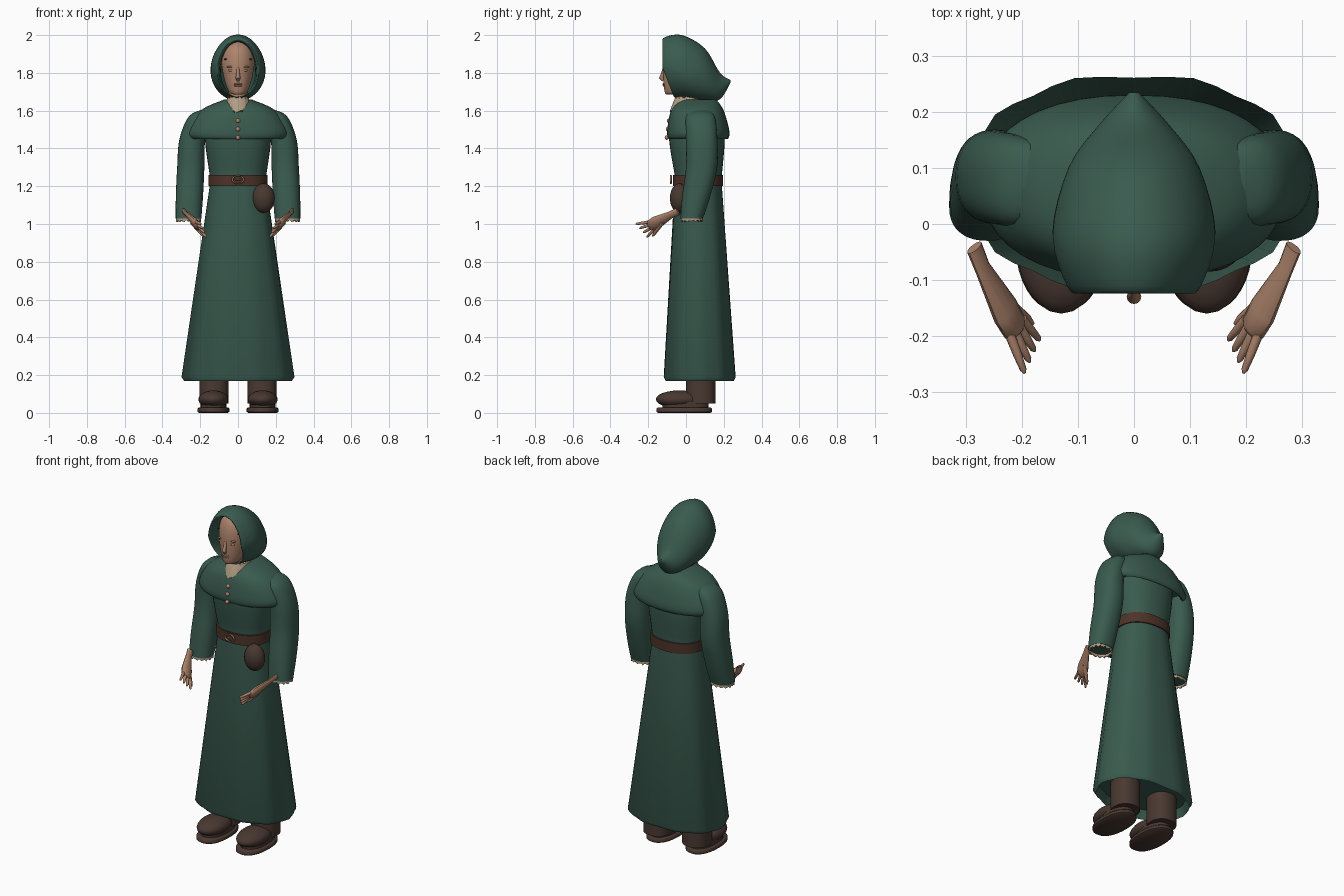
import bpy, bmesh, math
from mathutils import Vector

cube = bpy.data.objects.get("Cube")
if cube:
    bpy.data.objects.remove(cube, do_unlink=True)


def material(name, *rgb):
    mat = bpy.data.materials.new(name)
    mat.use_nodes = True
    mat.diffuse_color = (*rgb, 1)
    mat.node_tree.nodes["Principled BSDF"].inputs["Base Color"].default_value = (*rgb, 1)
    return mat


green = material("green cloth", .042, .105, .078)
skin = material("skin", .42, .23, .15)
leather = material("belt leather", .075, .033, .022)
dark_leather = material("dark brown leather", .066, .04, .03)
linen = material("linen", .45, .34, .23)
bronze = material("bronze", .45, .25, .14)
dark = material("dark brow", .01, .01, .01)


def finish(name, bm, mat, angle):
    """Turn a bmesh into a smooth-shaded object that keeps its sharp edges."""
    bmesh.ops.recalc_face_normals(bm, faces=bm.faces)
    mesh = bpy.data.meshes.new(name)
    bm.to_mesh(mesh)
    bm.free()
    obj = bpy.data.objects.new(name, mesh)
    bpy.context.collection.objects.link(obj)
    mesh.materials.append(mat)
    bpy.ops.object.select_all(action="DESELECT")
    obj.select_set(True)
    bpy.context.view_layer.objects.active = obj
    bpy.ops.object.shade_smooth_by_angle(angle=math.radians(angle))


def loft(name, rings, mat, side=1, open_start=False, open_end=False, angle=50):
    """Skin a list of equal-length rings of points, mirrored when side is -1."""
    bm = bmesh.new()
    rows = [[bm.verts.new((x * side, y, z)) for x, y, z in ring] for ring in rings]
    for lower, upper in zip(rows, rows[1:]):
        for i in range(len(lower)):
            bm.faces.new((lower[i - 1], lower[i], upper[i], upper[i - 1]))
    if not open_start:
        bm.faces.new(rows[0])
    if not open_end:
        bm.faces.new(rows[-1])
    finish(name, bm, mat, angle)


def spline(keys, steps=4):
    """Smooth curve through a few key tuples."""
    keys = [Vector(key) for key in keys]
    last = len(keys) - 1
    curve = []
    for i in range(last):
        a, b = keys[i], keys[i + 1]
        slope_a = (b - keys[max(i - 1, 0)]) / 2
        slope_b = (keys[min(i + 2, last)] - a) / 2
        for step in range(steps):
            t = step / steps
            curve.append(a.lerp(b, t * t * (3 - 2 * t))
                         + slope_a * t * (1 - t) ** 2 - slope_b * t * t * (1 - t))
    return curve + [keys[-1]]


def soften(value, power):
    return math.copysign(abs(value) ** power, value)


def ring(z, half_width, front, back, centre=0, power=.88, fold=0, ragged=0, count=40):
    """Horizontal rounded outline, optionally pleated or with an uneven edge."""
    points = []
    for i in range(count):
        a = math.tau * i / count
        swell = 1 + fold * math.cos(10 * a)
        points.append((centre + swell * half_width * soften(math.cos(a), power),
                       (front + back) / 2 + swell * (back - front) / 2 * soften(math.sin(a), power),
                       z + ragged * math.sin(2.3 * i)))
    return points


def tube(name, stations, side=1, wide=(1, 0, 0), flatness=1, count=12):
    """Tapered skin-coloured limb through (point, half width) stations."""
    points = [Vector(point) for point, width in stations]
    rings = []
    for i, (point, width) in enumerate(stations):
        ahead = (points[min(i + 1, len(points) - 1)] - points[max(i - 1, 0)]).normalized()
        across = Vector(wide)
        across = (across - ahead * across.dot(ahead)).normalized()
        thick = ahead.cross(across) * flatness
        angles = [math.tau * k / count for k in range(count)]
        rings.append([points[i] + (across * math.cos(a) + thick * math.sin(a)) * width for a in angles])
    loft(name, rings, skin, side)


def ball(name, centre, radii, mat, segments=24):
    bm = bmesh.new()
    bmesh.ops.create_uvsphere(bm, u_segments=segments, v_segments=segments // 2, radius=1)
    bmesh.ops.scale(bm, vec=radii, verts=bm.verts)
    bmesh.ops.translate(bm, vec=centre, verts=bm.verts)
    finish(name, bm, mat, 50)


# Robe: pleated skirt that flares towards the hem, then waist and chest
skirt = [(.22, .26, -.09, .24), (.17, .28, -.11, .255), (.19, .293, -.12, .265), (1.2, .15, -.06, .19)]
pleats = [ring(*key, fold=.02 * (1.2 - key[0])) for key in skirt]
chest = spline([(1.26, .15, -.06, .19), (1.45, .175, -.09, .205), (1.56, .16, -.08, .19), (1.62, .09, -.04, .15)])
loft("robe", pleats + [ring(*key) for key in chest], green)

# Shoulder cape with a rolled lower edge
cape = [(1.48, .23, -.07, .2), (1.45, .25, -.09, .22), (1.49, .27, -.1, .23),
        (1.6, .2, -.08, .2), (1.66, .07, -.03, .16)]
loft("cape", [ring(*key) for key in spline(cape)], green)

# Belt with its buckle
belt = [ring(z, .157 - inset, inset - .07, .197 - inset)
        for z, inset in ((1.2, .01), (1.2, 0), (1.26, 0), (1.26, .01))]
loft("belt", belt, leather, open_start=True, open_end=True, angle=30)
bpy.ops.mesh.primitive_torus_add(location=(0, -.08, 1.235), rotation=(math.pi / 2, 0, 0),
                                 major_radius=.03, minor_radius=.005,
                                 major_segments=24, minor_segments=8)
buckle = bpy.context.object
buckle.name = "belt_buckle"
buckle.scale.y = .7
buckle.data.materials.append(bronze)
bpy.ops.object.shade_smooth()
ball("buckle_pin", (0, -.08, 1.235), (.025, .005, .004), bronze, 12)

# Pouch and buttons
ball("belt_pouch", (.135, -.035, 1.137), (.06, .05, .078), dark_leather)
for i in range(3):
    ball(f"button_{i + 1}", (0, .006 * i - .103, 1.457 + .045 * i), (.012, .01, .012), bronze, 12)

# Linen collar with uneven edges, and neck
collar = [ring(1.595, .068, -.085, .09, ragged=.008), ring(1.645, .064, -.068, .09),
          ring(1.67, .055, -.055, .09, ragged=.006)]
loft("collar", collar, linen)
loft("neck", [ring(z, .05, -.05, .06) for z in (1.62, 1.76)], skin)

# Head and facial features
head = [(1.686, .025, -.105, -.05), (1.7, .048, -.113, 0), (1.76, .071, -.12, .05),
        (1.86, .088, -.12, .08), (1.93, .072, -.1, .06), (1.965, .03, -.06, .03)]
loft("head", [ring(*key, power=1) for key in spline(head)], skin)
tube("nose", [((0, -.115, 1.835), .006), ((0, -.122, 1.8), .009),
              ((0, -.13, 1.773), .013), ((0, -.12, 1.76), .008)])
for name, z in (("upper_lip", 1.741), ("lower_lip", 1.732)):
    ball(name, (0, -.117, z), (.022, .007, .005), skin, 12)

# Hood: lining, rolled opening, crown and drooping back point
hood = [(.02, 1.82, .09, .14), (-.11, 1.82, .1, .148), (-.11, 1.83, .12, .16), (-.02, 1.83, .145, .17),
        (.1, 1.79, .117, .14), (.18, 1.73, .06, .07), (.235, 1.755, .008, .008)]
hood_rings = []
for y, middle, width, height in spline(hood):
    lean = .06 * max(0, min(1, .5 - 8 * y))
    hood_rings.append([])
    for i in range(40):
        a = math.tau * i / 40
        up = math.sin(a)
        hood_rings[-1].append((width * math.cos(a) * (1 - up / 10), y + lean * max(0, -up), middle + height * up))
loft("hood", hood_rings, green, open_start=True, angle=60)

sleeve = [(1.605, .16, -.05, -.03, .03), (1.57, .055, 0, .152, .205), (1.45, .068, 0, .166, .242),
          (1.3, .072, 0, .165, .25), (1.15, .072, -.02, .13, .257), (1.03, .068, -.03, .09, .262)]
sleeve[0] = (1.605, .03, .05, .11, .16)
palm_across = Vector((-.4, .45, -.75))
knuckles = Vector((.222, -.197, 1.01)), Vector((.2, -.17, .97))
tips = Vector((.195, -.267, 1)), Vector((.168, -.208, .93))

for label, side in (("left", 1), ("right", -1)):
    # Eyelid, brow ridge and dark outer brow
    ball(label + "_eyelid", (.034 * side, -.106, 1.813), (.018, .009, .007), skin, 12)
    ball(label + "_brow_ridge", (.036 * side, -.106, 1.832), (.024, .009, .005), skin, 12)
    ball(label + "_brow_mark", (.063 * side, -.086, 1.872), (.011, .0045, .005), dark, 12)

    # Sleeve and ragged linen cuff
    loft(label + "_sleeve", [ring(*key) for key in spline(sleeve)], green, side)
    cuff = [ring(z, width, .03 - width * .85, .03 + width * .85, .262, ragged=jag)
            for z, width, jag in ((1.05, .066, 0), (1.016, .067, .006), (1.016, .06, .006), (1.04, .058, 0))]
    loft(label + "_cuff", cuff, linen, side)

    # Hand, fingers and thumb
    hand = [((.285, -.042, 1.066), .022), ((.27, -.08, 1.05), .021), ((.23, -.155, 1.01), .037),
            ((.213, -.185, .99), .034), ((.207, -.194, .987), .02)]
    tube(label + "_hand", hand, side, palm_across, .5)
    for i, finger in enumerate(("index", "middle", "ring", "little")):
        base = knuckles[0].lerp(knuckles[1], i / 3)
        tip = tips[0].lerp(tips[1], i / 3)
        stations = [(base.lerp(tip, t), width) for t, width in ((0, .009), (.5, .008), (.9, .006), (1, .002))]
        tube(f"{label}_{finger}_finger", stations, side, palm_across)
    thumb = [((.243, -.125, 1.01), .013), ((.215, -.15, .975), .011),
             ((.19, -.17, .945), .008), ((.18, -.178, .935), .003)]
    tube(label + "_thumb", thumb, side, (0, 1, 0))

    # Boot shaft, foot, welt and sole
    loft(label + "_boot_shaft", [ring(z, .077, 0, .157, .128) for z in (.05, .4)], dark_leather, side)
    ball(label + "_boot_foot", (.13 * side, -.035, .072), (.08, .125, .047), dark_leather)
    loft(label + "_boot_welt", [ring(z, .068, -.125, .12, .13) for z in (.02, .06)], dark_leather, side)
    sole = [ring(z, .084 - inset, inset - .156, .138 - inset, .13)
            for z, inset in ((0, .008), (.006, 0), (.022, 0), (.028, .006))]
    loft(label + "_boot_sole", sole, dark_leather, side)
